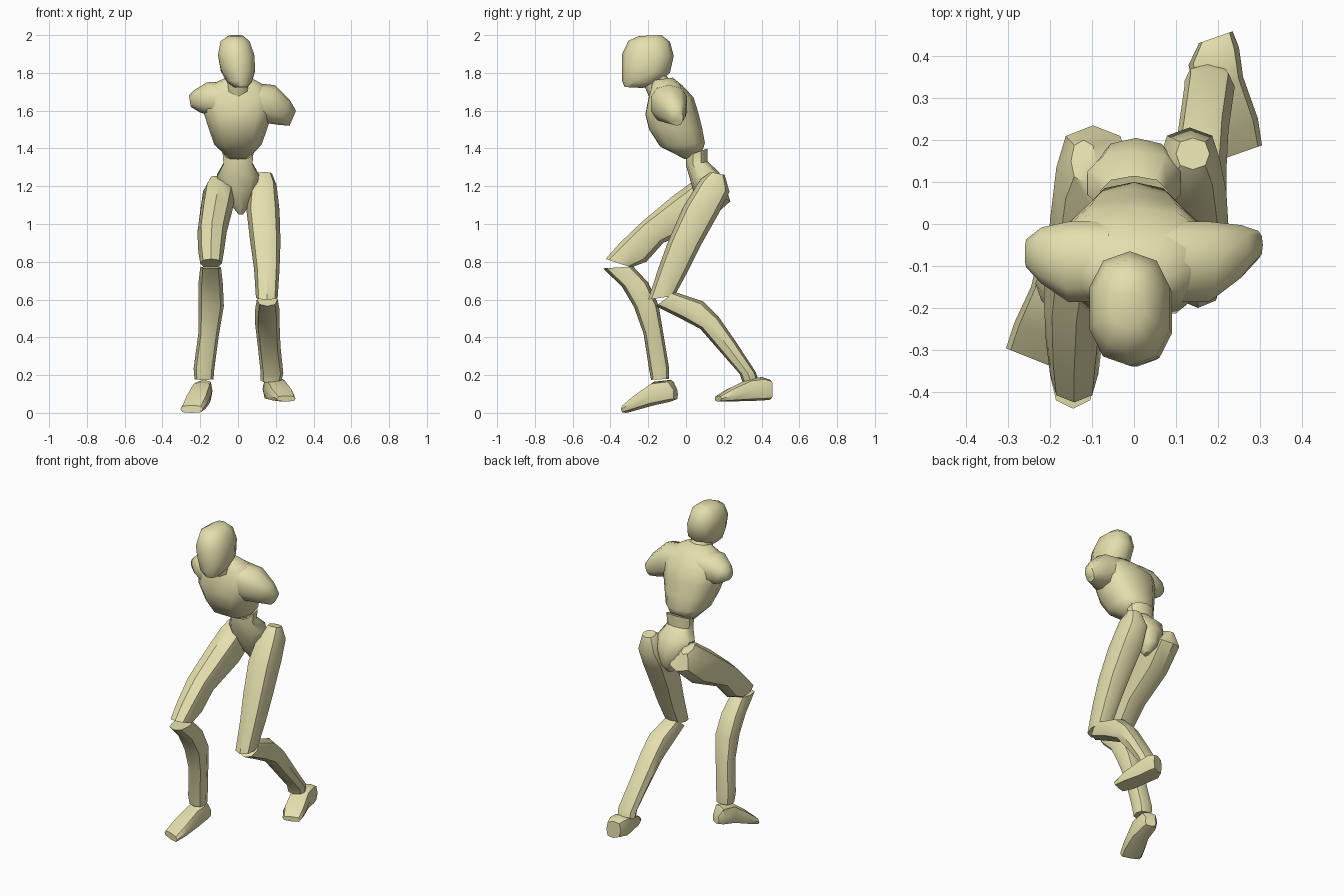
import bpy, bmesh, math
from mathutils import Vector


def loft(name, rings, sides=8, power=0.85, skew=0.0, groove=1.0, angle=42):
    """Skin a closed body over rings given as (centre, half axis u, half axis v)."""
    bm = bmesh.new()
    loops = []
    for c, u, v in rings:
        loop = []
        for i in range(sides):
            a = 2 * math.pi * i / sides
            s, k = math.sin(a), math.cos(a)
            s = math.copysign(abs(s) ** power, s) if abs(s) > 1e-6 else 0
            k = math.copysign(abs(k) ** power, k) if abs(k) > 1e-6 else 0
            if i == 0:
                k *= groove
            p = Vector(c) + Vector(u) * s + Vector(v) * k
            p.y += skew * (p.x - c[0])
            loop.append(bm.verts.new(p))
        loops.append(loop)
    for a, b in zip(loops, loops[1:]):
        for i in range(sides):
            j = (i + 1) % sides
            bm.faces.new((a[i], a[j], b[j], b[i]))
    bm.faces.new(loops[0])
    bm.faces.new(loops[-1])
    bmesh.ops.recalc_face_normals(bm, faces=bm.faces)
    me = bpy.data.meshes.new(name)
    bm.to_mesh(me)
    bm.free()
    ob = bpy.data.objects.new(name, me)
    bpy.context.collection.objects.link(ob)
    me.materials.append(skin)
    bpy.ops.object.select_all(action='DESELECT')
    ob.select_set(True)
    bpy.context.view_layer.objects.active = ob
    bpy.ops.object.shade_smooth_by_angle(angle=math.radians(angle))
    return ob


def section(x0, x1, y0, z0, y1, z1):
    """Ring spanning x0..x1, and from (y0, z0) to (y1, z1) in the side view."""
    return (((x0 + x1) / 2, (y0 + y1) / 2, (z0 + z1) / 2),
            ((x1 - x0) / 2, 0, 0), (0, (y0 - y1) / 2, (z0 - z1) / 2))


def body(name, rows, **kw):
    return loft(name, [section(*r) for r in rows], **kw)


skin = bpy.data.materials.new("pale_yellow")
skin.diffuse_color = (0.78, 0.74, 0.42, 1)

# head, turned slightly, and the neck beneath it
body("head", [
    (-0.02, 0.05, -0.325, 1.725, -0.23, 1.72),
    (-0.06, 0.075, -0.34, 1.76, -0.15, 1.745),
    (-0.095, 0.095, -0.34, 1.83, -0.085, 1.80),
    (-0.11, 0.09, -0.338, 1.90, -0.065, 1.89),
    (-0.095, 0.065, -0.305, 1.97, -0.085, 1.965),
    (-0.05, 0.025, -0.25, 1.995, -0.13, 2.0)], sides=10, angle=60)
body("neck", [
    (-0.075, 0.075, -0.19, 1.66, -0.04, 1.70),
    (-0.06, 0.06, -0.22, 1.73, -0.11, 1.795),
    (-0.05, 0.05, -0.24, 1.80, -0.14, 1.84)], angle=60)

# chest with a breastbone groove
body("chest", [
    (-0.07, 0.07, -0.01, 1.34, 0.09, 1.395),
    (-0.125, 0.125, -0.15, 1.41, 0.10, 1.43),
    (-0.155, 0.155, -0.21, 1.50, 0.085, 1.51),
    (-0.18, 0.18, -0.23, 1.58, 0.065, 1.59),
    (-0.19, 0.19, -0.21, 1.67, 0.04, 1.67),
    (-0.15, 0.14, -0.19, 1.735, -0.02, 1.735),
    (-0.08, 0.08, -0.18, 1.76, -0.07, 1.775)],
    sides=12, groove=0.9, angle=60)

# shoulder stubs, one raised and one lowered: x, y, z, half depth, half height, lean
for name, rows in {
    "left_shoulder": [(0.06, -0.09, 1.65, 0.10, 0.10, 0.0), (0.17, -0.09, 1.635, 0.10, 0.10, 0.025),
                      (0.245, -0.065, 1.59, 0.065, 0.065, 0.03), (0.29, -0.05, 1.56, 0.035, 0.04, 0.017)],
    "right_shoulder": [(-0.06, -0.09, 1.66, 0.10, 0.095, 0.0), (-0.15, -0.09, 1.66, 0.10, 0.09, -0.015),
                       (-0.215, -0.075, 1.65, 0.07, 0.06, -0.015), (-0.255, -0.07, 1.65, 0.035, 0.03, -0.005)],
}.items():
    loft(name, [((x, y, z), (0, d, 0), (lean, 0, h)) for x, y, z, d, h, lean in rows],
         sides=10, angle=60)

# waist flaring to the hips and tapering to the crotch
body("pelvis", [
    (-0.085, 0.085, 0.0, 1.36, 0.115, 1.40),
    (-0.08, 0.08, 0.0, 1.31, 0.115, 1.33),
    (-0.115, 0.115, 0.02, 1.24, 0.175, 1.275),
    (-0.09, 0.10, 0.04, 1.17, 0.205, 1.20),
    (-0.035, 0.06, 0.08, 1.09, 0.20, 1.11),
    (0.0, 0.03, 0.11, 1.05, 0.16, 1.06)], sides=10)

# stepping leg
body("right_thigh", [
    (-0.15, -0.09, 0.10, 1.255, 0.20, 1.22),
    (-0.185, -0.01, 0.035, 1.225, 0.235, 1.12),
    (-0.20, -0.03, -0.08, 1.14, 0.10, 1.0),
    (-0.215, -0.06, -0.235, 1.01, -0.12, 0.90),
    (-0.21, -0.075, -0.35, 0.90, -0.21, 0.80),
    (-0.20, -0.085, -0.425, 0.815, -0.29, 0.77)])
body("right_shin", [
    (-0.20, -0.09, -0.44, 0.765, -0.28, 0.775),
    (-0.21, -0.08, -0.34, 0.67, -0.20, 0.69),
    (-0.21, -0.075, -0.275, 0.56, -0.145, 0.57),
    (-0.21, -0.10, -0.225, 0.42, -0.12, 0.42),
    (-0.235, -0.125, -0.195, 0.23, -0.09, 0.24),
    (-0.23, -0.13, -0.185, 0.175, -0.09, 0.18)])

# trailing leg
body("left_thigh", [
    (0.10, 0.18, 0.13, 1.275, 0.205, 1.26),
    (0.06, 0.205, 0.075, 1.235, 0.23, 1.17),
    (0.045, 0.22, -0.015, 1.09, 0.17, 1.05),
    (0.065, 0.225, -0.09, 0.92, 0.08, 0.89),
    (0.085, 0.22, -0.145, 0.77, 0.01, 0.75),
    (0.095, 0.21, -0.20, 0.60, -0.06, 0.62)])
body("left_shin", [
    (0.10, 0.21, -0.16, 0.565, -0.06, 0.64),
    (0.09, 0.22, -0.03, 0.50, 0.09, 0.59),
    (0.09, 0.22, 0.075, 0.445, 0.175, 0.505),
    (0.105, 0.225, 0.18, 0.325, 0.265, 0.375),
    (0.12, 0.24, 0.285, 0.205, 0.37, 0.215),
    (0.12, 0.23, 0.30, 0.16, 0.38, 0.185)])

# turned-out feet, from heel to toe
body("right_foot", [
    (-0.20, -0.14, -0.055, 0.125, -0.055, 0.07),
    (-0.225, -0.135, -0.08, 0.175, -0.08, 0.06),
    (-0.245, -0.14, -0.17, 0.165, -0.17, 0.04),
    (-0.285, -0.16, -0.26, 0.095, -0.26, 0.015),
    (-0.305, -0.185, -0.32, 0.04, -0.32, 0.0)], power=0.6, skew=-0.4)
body("left_foot", [
    (0.155, 0.235, 0.445, 0.175, 0.445, 0.07),
    (0.13, 0.25, 0.40, 0.19, 0.40, 0.065),
    (0.145, 0.26, 0.33, 0.18, 0.33, 0.063),
    (0.17, 0.295, 0.23, 0.13, 0.23, 0.06),
    (0.205, 0.305, 0.17, 0.09, 0.17, 0.06)], power=0.6, skew=0.35)
